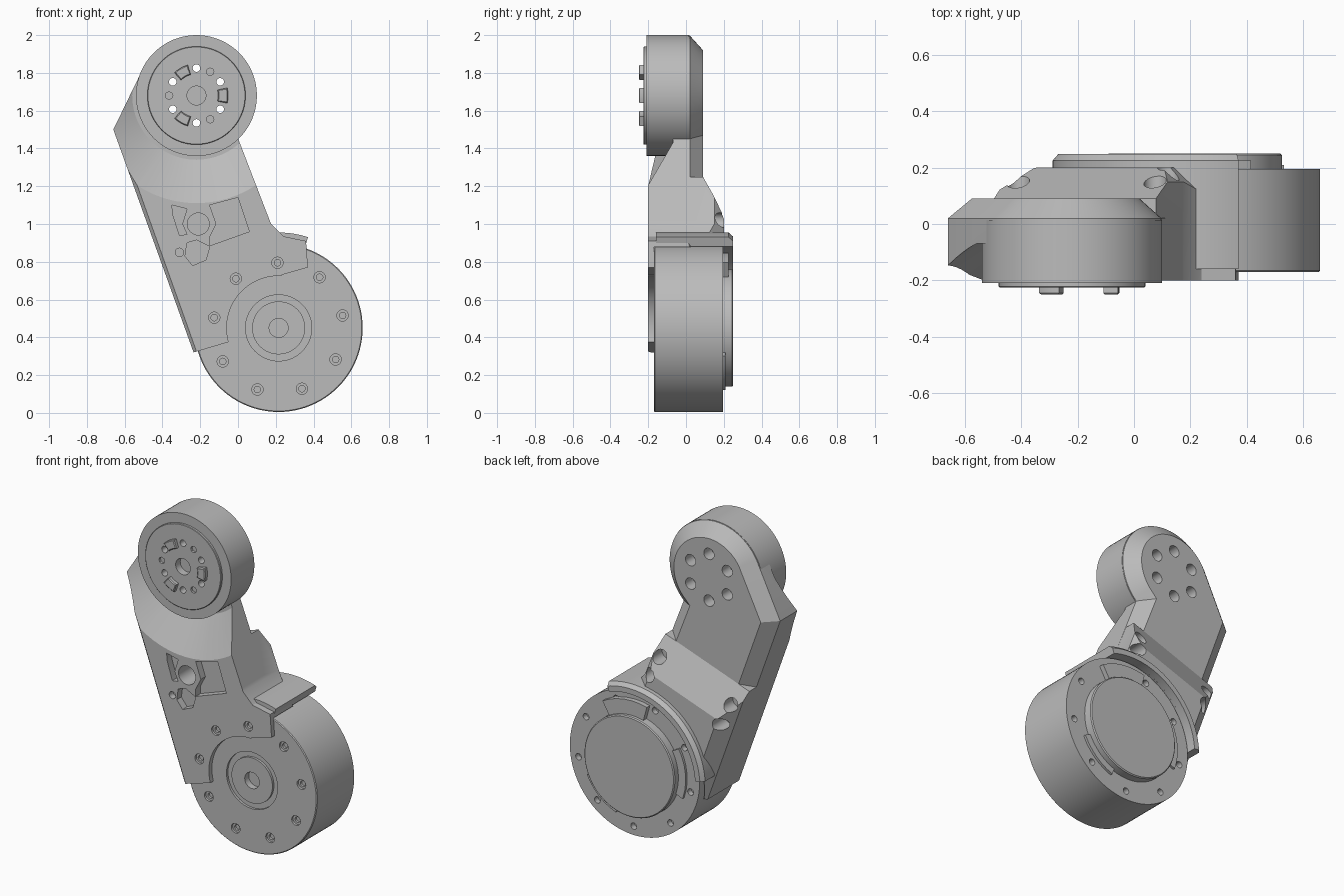
import bpy, bmesh
from math import cos, sin, radians
from mathutils import Vector

if "Cube" in bpy.data.objects:
    bpy.data.objects.remove(bpy.data.objects["Cube"])

grey = bpy.data.materials.new("machined grey")
grey.use_nodes = True
grey.diffuse_color = (0.5, 0.5, 0.5, 1)
grey.node_tree.nodes["Principled BSDF"].inputs["Base Color"].default_value = (0.5, 0.5, 0.5, 1)

HIP = (0.215, 0.45)      # centre of the big motor in x, z
KNEE = (-0.22, 1.68)     # centre of the small drum
AXIS = Vector((-0.333, 0, 0.943))


def arc(c, r, a0=0, a1=360, n=64):
    steps = n if a1 - a0 == 360 else n + 1
    return [(c[0] + r * cos(radians(a0 + (a1 - a0) * i / n)),
             c[1] + r * sin(radians(a0 + (a1 - a0) * i / n))) for i in range(steps)]


def polar(c, r, a):
    return (c[0] + r * cos(radians(a)), c[1] + r * sin(radians(a)))


def inset(pts, d):
    # mitred inward offset of a counter-clockwise outline
    out = []
    for i, p in enumerate(pts):
        p, a, b = Vector(p), Vector(pts[i - 1]), Vector(pts[(i + 1) % len(pts)])
        e, f = (p - a).normalized(), (b - p).normalized()
        n1, n2 = Vector((-e.y, e.x)), Vector((-f.y, f.x))
        out.append(tuple(p + (n1 + n2) * d / (1 + n1.dot(n2))))
    return out


def loft(bm, layers):
    # closed solid through matching outlines stacked along y
    rings = [[bm.verts.new((x, y, z)) for x, z in pts] for pts, y in layers]
    for lo, hi in zip(rings, rings[1:]):
        for i in range(len(lo)):
            bm.faces.new((lo[i - 1], lo[i], hi[i], hi[i - 1]))
    bm.faces.new(rings[0])
    bm.faces.new(rings[-1])


def solid(name, *parts, cuts=()):
    bm = bmesh.new()
    for layers in parts:
        loft(bm, layers)
    for point, normal in cuts:
        res = bmesh.ops.bisect_plane(bm, geom=bm.verts[:] + bm.edges[:] + bm.faces[:],
                                     plane_co=point, plane_no=normal, clear_outer=True)
        edges = [g for g in res["geom_cut"] if isinstance(g, bmesh.types.BMEdge)]
        bmesh.ops.holes_fill(bm, edges=edges, sides=0)
    bmesh.ops.recalc_face_normals(bm, faces=bm.faces[:])
    mesh = bpy.data.meshes.new(name)
    bm.to_mesh(mesh)
    bm.free()
    mesh.materials.append(grey)
    obj = bpy.data.objects.new(name, mesh)
    bpy.context.scene.collection.objects.link(obj)
    return obj


def combine(obj, other, op="DIFFERENCE"):
    other.hide_render = True
    mod = obj.modifiers.new("cut", "BOOLEAN")
    mod.operation, mod.object, mod.solver = op, other, "EXACT"
    mod.use_self = True
    graph = bpy.context.evaluated_depsgraph_get()
    mesh = bpy.data.meshes.new_from_object(obj.evaluated_get(graph))
    obj.modifiers.clear()
    obj.data = mesh
    bpy.data.objects.remove(other)


def turned(c, profile, n=64):
    return [(arc(c, r, n=n), y) for r, y in profile]


def hole(c, r, y0, y1, n=24):
    return turned(c, [(r, y0), (r, y1)], n)


def prism(pts, y0, y1):
    return [(pts, y0), (pts, y1)]


def left(z):
    return (-0.66 + 0.36 * (1.5 - z), z)


def right(z):
    return (0.389 * (1.45 - z), z)


# Arm: upper plate with chamfered back
front_bevel = (Vector((-0.66, -0.18, 1.5)), Vector((-0.942, -1, -0.336)))
upper = arc(KNEE, 0.318, -46, 150, 40) + [left(1.5), left(0.8), right(1.02)]
arm = solid("arm", [(upper, -0.2), (upper, 0.02), (inset(upper, 0.078), 0.09)],
            cuts=[front_bevel])

# Arm: thicker lower housing with sloped shoulder and chamfered sides
lower = [left(1.3), left(0.32), (-0.05, 0.375), (0.2, 0.6), (0.23, 0.73), (0.37, 0.77),
         (0.36, 0.91), (0.24, 0.935), right(1.0), right(1.3)]
shoulder = Vector((HIP[0], 0.09, HIP[1])) + AXIS * 0.8
housing = solid("housing", prism(lower, -0.2, 0.2), cuts=[
    front_bevel,
    (Vector((-0.66, 0.12, 1.5)), Vector((-0.942, 1, -0.336))),
    (Vector((0, 0.15, 1.45)), Vector((0.932, 1, 0.362))),
    (shoulder, AXIS * 0.11 + Vector((0, 0.21, 0))),
    (shoulder, AXIS)])
combine(arm, housing, "UNION")

# Conical relief around the drum, motor seat and front notch
combine(arm, solid("relief", turned(KNEE, [(0.605, -0.22), (0.34, -0.07)])))
combine(arm, solid("seat", hole(HIP, 0.452, -0.169, 0.4, 96)))
combine(arm, solid("notch", hole(HIP, 0.275, -0.4, 0.1, 64)))

# Front pockets, pivot hole and pin hole
pockets = [
    [(-0.35, 1.1), (-0.345, 1.05), (-0.31, 0.94), (-0.27, 0.945), (-0.295, 1.0), (-0.27, 1.08)],
    [(-0.15, 1.1), (0.0, 1.14), (0.06, 0.96), (-0.15, 0.885), (-0.15, 0.93), (-0.115, 1.0)],
    [(-0.27, 0.9), (-0.22, 0.915), (-0.15, 0.88), (-0.17, 0.81), (-0.24, 0.78), (-0.28, 0.83)]]
combine(arm, solid("pocket_cutter", *[prism(p, -0.3, -0.155) for p in pockets],
                   hole((-0.21, 1.0), 0.058, -0.3, -0.02, 32),
                   hole((-0.31, 0.85), 0.022, -0.3, -0.16)))

# Bolt holes in the front plate, the shoulder and the upper back
bolts = [91 + 40 * i for i in range(9)]


def bolt_cutter(y):
    return solid("bolt_cutter", *[turned(polar(HIP, 0.345, a), [
        (0.03, y - 0.1), (0.03, y + 0.014), (0.017, y + 0.014), (0.017, y + 0.028)], 20)
        for a in bolts])


combine(arm, bolt_cutter(-0.2))
combine(arm, solid("shoulder_cutter", *[hole(p, 0.04, 0.07, 0.4) for p in
                   [(0.075, 1.13), (0.12, 1.02), (-0.41, 0.96), (-0.36, 0.84)]]))
combine(arm, solid("back_cutter", *[hole(polar(KNEE, 0.145, a), 0.035, -0.2, 0.3)
                                    for a in range(30, 390, 60)]))

# Collar wrapping the motor at the back
collar_outline = arc(HIP, 0.505, 72, 176, 40) + arc(HIP, 0.452, 72, 176, 40)[::-1]
collar = solid("motor_collar", [(collar_outline, -0.16), (collar_outline, 0.225),
               (arc(HIP, 0.485, 72, 176, 40) + arc(HIP, 0.452, 72, 176, 40)[::-1], 0.248)])

# Big motor with grooved front, hub hole and back cap
motor = solid("motor", turned(HIP, [
    (0.05, -0.13), (0.05, -0.17), (0.14, -0.17), (0.14, -0.155), (0.175, -0.155),
    (0.175, -0.17), (0.44, -0.17), (0.445, -0.165), (0.445, 0.195), (0.31, 0.195),
    (0.31, 0.244), (0.304, 0.25)], 96))
combine(motor, bolt_cutter(-0.17))
combine(motor, solid("rear_bolt_cutter", *[hole(polar(HIP, 0.39, a + 20), 0.02, 0.16, 0.3)
                                           for a in bolts]))

# Raised lugs beside the back cap
for i, (a0, a1, r, y) in enumerate([(60, 105, 0.40, 0.225), (150, 200, 0.36, 0.21),
                                    (290, 335, 0.35, 0.21)]):
    outline = arc(HIP, r, a0, a1, 6) + arc(HIP, 0.3, a0, a1, 6)[::-1]
    solid("cap_lug_%d" % (i + 1), prism(outline, 0.18, y))

# Small drum with output disc
drum = solid("drum", turned(KNEE, [
    (0.05, -0.18), (0.05, -0.225), (0.257, -0.225), (0.26, -0.222), (0.26, -0.21),
    (0.32, -0.21), (0.32, 0.015), (0.25, 0.015)], 80))
combine(drum, solid("drum_cutter",
                    *[hole(polar(KNEE, 0.145, a), 0.02, -0.4, 0.3, 20) for a in range(30, 390, 60)],
                    *[hole(polar(KNEE, 0.145, a), 0.02, -0.4, -0.21, 8) for a in (60, 180, 300)]))

# Drive pads on the output disc
for i, a in enumerate((0, 120, 240)):
    outline = arc(KNEE, 0.168, a - 14, a + 14, 4) + arc(KNEE, 0.115, a - 15, a + 15, 4)[::-1]
    small = arc(KNEE, 0.163, a - 12, a + 12, 4) + arc(KNEE, 0.12, a - 13, a + 13, 4)[::-1]
    solid("drive_pad_%d" % (i + 1), [(outline, -0.22), (outline, -0.245), (small, -0.25)])

# Smooth round surfaces, keep hard edges
for obj in bpy.context.scene.objects:
    obj.select_set(obj.type == "MESH")
bpy.context.view_layer.objects.active = arm
bpy.ops.object.shade_smooth_by_angle(angle=radians(25))
